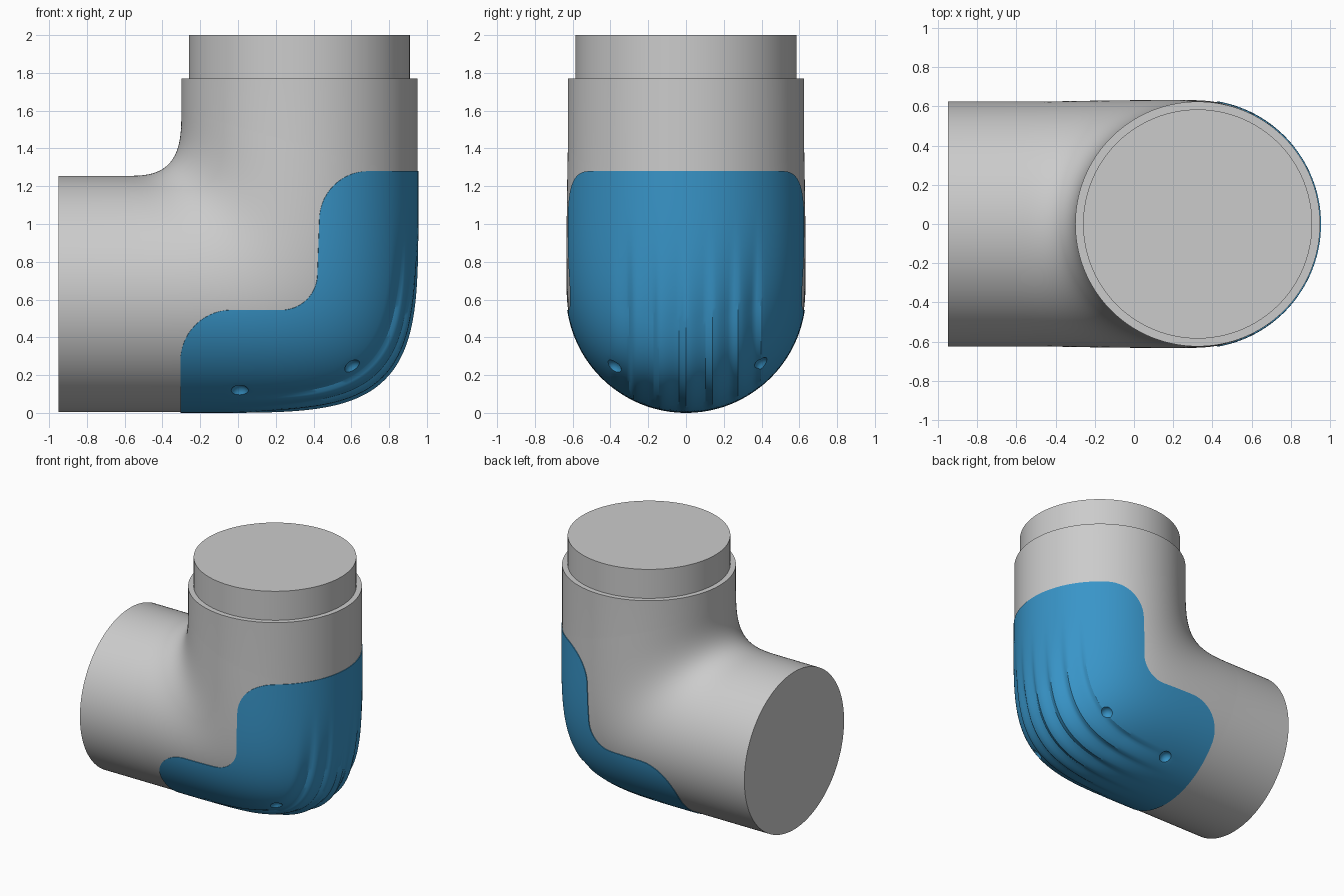
import bpy, bmesh, math
from mathutils import Vector

if "Cube" in bpy.data.objects:
    bpy.data.objects.remove(bpy.data.objects["Cube"])

R, N, BEND = 0.625, 224, 72
AX = 0.325                      # x of the vertical axis


def make(name, bm):
    bmesh.ops.recalc_face_normals(bm, faces=bm.faces)
    me = bpy.data.meshes.new(name)
    bm.to_mesh(me)
    bm.free()
    ob = bpy.data.objects.new(name, me)
    bpy.context.collection.objects.link(ob)
    return ob


def activate(ob):
    bpy.ops.object.select_all(action='DESELECT')
    bpy.context.view_layer.objects.active = ob
    ob.select_set(True)


def boolean(ob, cutter, op):
    m = ob.modifiers.new("cut", 'BOOLEAN')
    m.object, m.operation, m.solver = cutter, op, 'EXACT'
    activate(ob)
    bpy.ops.object.modifier_apply(modifier="cut")


def smooth(ob, deg=32):
    activate(ob)
    bpy.ops.object.shade_smooth_by_angle(angle=math.radians(deg))


def corner(s, n):
    """Point on a unit superellipse quarter, s from 0 to 1."""
    a = s * math.pi / 2
    u, v = math.sin(a), max(math.cos(a), 0)
    k = (u ** n + v ** n) ** (1 / n)
    return u / k, v / k


# Pairs of outer and inner profile points along the elbow
sections = [(Vector((-0.95, 0, 0.005)), Vector((-0.95, 0, 1.255)), 0)]
for i in range(BEND + 1):
    s = i / BEND
    u, v = corner(s, 4.6)
    p, q = corner(s, 3.1)
    outer = Vector((-0.30 + 1.25 * u, 0, 0.005 + 1.25 * (1 - v)))
    inner = Vector((-0.60 + 0.30 * p, 0, 1.255 + 0.35 * (1 - q)))
    sections.append((outer, inner, s))
sections.append((Vector((0.95, 0, 1.77)), Vector((-0.30, 0, 1.77)), 0))

# Elbow body: elliptical rings, with soft fading flutes on the outer bend
SPAN, COUNT = 0.68, 6
bm = bmesh.new()
rings = []
for outer, inner, s in sections:
    c, h = (outer + inner) / 2, (outer - inner) / 2
    bulge = math.sin(math.pi * s)
    w = min(1, 1.5 * bulge ** 4)
    ring = []
    for j in range(N):
        a = 2 * math.pi * j / N
        b = a if a < math.pi else a - 2 * math.pi
        d = 0
        if abs(b) < SPAN:
            f = ((b + SPAN) / (2 * SPAN) * COUNT) % 1
            f = f / 0.75 if f < 0.75 else (1 - f) / 0.25
            d = 0.022 * f * f * (3 - 2 * f) * w
        k = 1 - d / h.length
        y = (R + 0.008 * bulge) * math.sin(a) * k
        ring.append(bm.verts.new(c + h * math.cos(a) * k + Vector((0, y, 0))))
    rings.append(ring)
for r0, r1 in zip(rings, rings[1:]):
    for j in range(N):
        k = (j + 1) % N
        bm.faces.new((r0[j], r0[k], r1[k], r1[j]))
bm.faces.new(rings[0])
bm.faces.new(rings[-1])
body = make("elbow_body", bm)

# Round dimples, two on each side
bm = bmesh.new()
for side in (-1, 1):
    for x, z, y in ((0.01, 0.115, 0.37), (0.65, 0.18, 0.44)):
        _, loc, nor, _ = body.closest_point_on_mesh(Vector((x, side * y, z)))
        geo = bmesh.ops.create_uvsphere(bm, u_segments=24, v_segments=16, radius=0.056)
        bmesh.ops.translate(bm, verts=geo['verts'], vec=loc + nor * 0.028)
dimples = make("dimple_cutter", bm)
boolean(body, dimples, 'DIFFERENCE')


# Patch outline in the front view, extruded through the body
def arc(cx, cz, r, a0, a1, n=14):
    return [(cx + r * math.cos(math.radians(a0 + (a1 - a0) * i / n)),
             cz + r * math.sin(math.radians(a0 + (a1 - a0) * i / n)))
            for i in range(n + 1)]


outline = ([(-0.305, -0.2)] + arc(-0.035, 0.275, 0.27, 180, 90)
           + arc(0.23, 0.735, 0.19, -90, 0)
           + arc(0.69, 1.02, 0.26, 180, 90) + [(1.3, 1.28), (1.3, -0.2)])
bm = bmesh.new()
face = bm.faces.new([bm.verts.new((x, -1, z)) for x, z in outline])
ext = bmesh.ops.extrude_face_region(bm, geom=[face])
bmesh.ops.translate(bm, vec=(0, 2, 0),
                    verts=[g for g in ext['geom'] if isinstance(g, bmesh.types.BMVert)])
prism = make("patch_cutter", bm)

patch = body.copy()
patch.data = body.data.copy()
patch.name = "grip_patch"
bpy.context.collection.objects.link(patch)
boolean(patch, prism, 'INTERSECT')
boolean(body, prism, 'DIFFERENCE')

# Drop the hidden cut walls, keeping the outer skin and the end discs
for ob in (patch, body):
    bm = bmesh.new()
    bm.from_mesh(ob.data)
    walls = []
    for f in bm.faces:
        ys = [v.co.y for v in f.verts]
        c = f.calc_center_median()
        if max(ys) - min(ys) > 0.3 and c.x > -0.9 and c.z < 1.7:
            walls.append(f)
    bmesh.ops.delete(bm, geom=walls, context='FACES')
    bm.to_mesh(ob.data)
    bm.free()
for ob in (dimples, prism):
    bpy.data.objects.remove(ob)

# A thin rim so the patch stands slightly proud of the body
rim = patch.modifiers.new("rim", 'SOLIDIFY')
rim.thickness, rim.offset = 0.010, 0
activate(patch)
bpy.ops.object.modifier_apply(modifier="rim")
smooth(patch)
smooth(body)

blue = bpy.data.materials.new("blue")
blue.diffuse_color = (0.04, 0.30, 0.58, 1)
blue.use_nodes = True
blue.node_tree.nodes["Principled BSDF"].inputs["Base Color"].default_value = blue.diffuse_color
patch.data.materials.clear()
patch.data.materials.append(blue)

# Narrower plug on top
bpy.ops.mesh.primitive_cylinder_add(vertices=96, radius=0.585, depth=0.23,
                                    location=(AX, 0, 1.885))
plug = bpy.context.object
plug.name = "top_plug"
smooth(plug)
